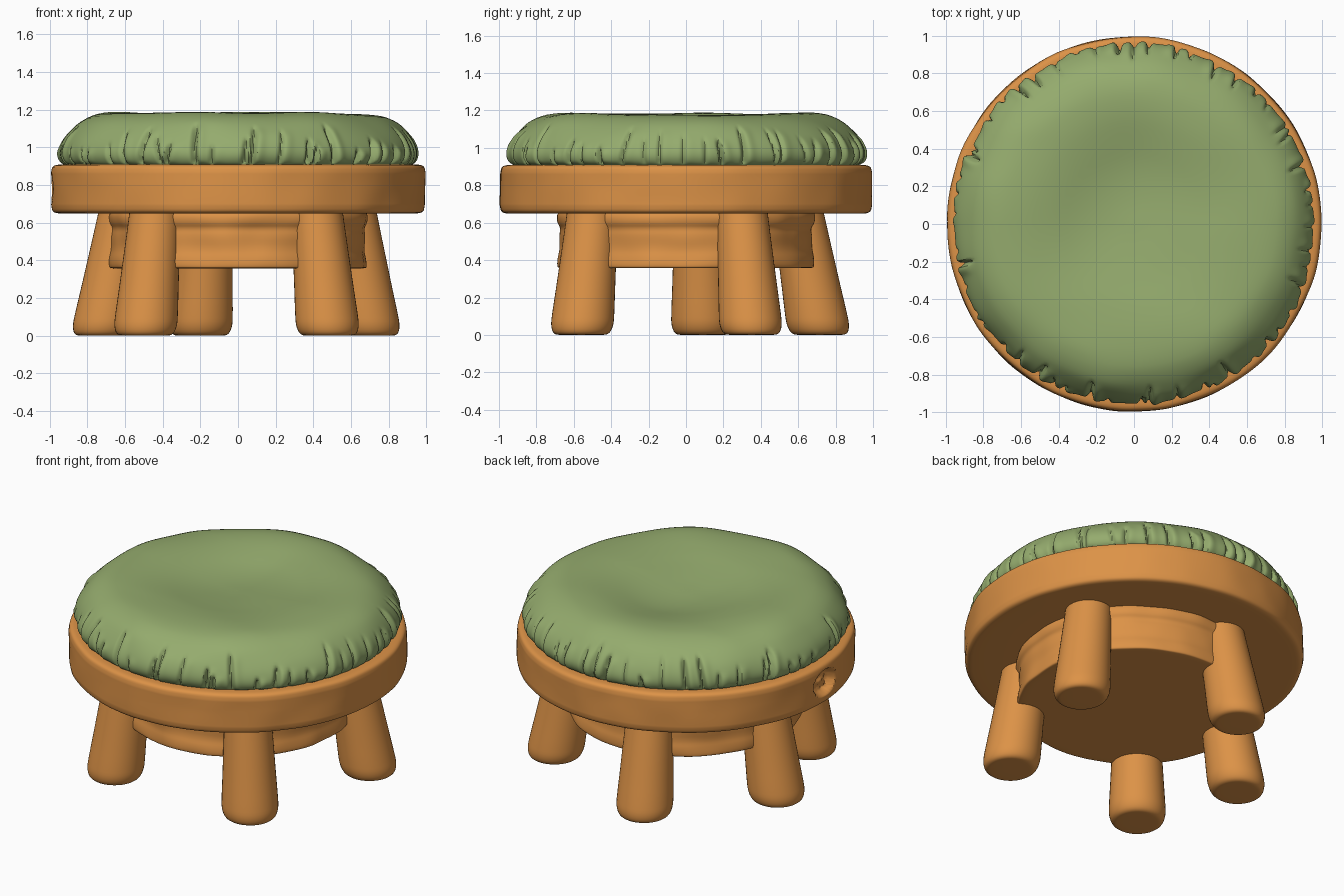
import bpy, bmesh, math, random
from mathutils import Vector, noise

if "Cube" in bpy.data.objects:
    bpy.data.objects.remove(bpy.data.objects["Cube"])

random.seed(7)


def material(name, rgb):
    m = bpy.data.materials.new(name)
    m.diffuse_color = (*rgb, 1)
    m.use_nodes = True
    m.node_tree.nodes["Principled BSDF"].inputs["Base Color"].default_value = m.diffuse_color
    return m


wood = material("orange wood", (0.72, 0.29, 0.063))
fabric = material("sage green fabric", (0.30, 0.41, 0.155))


def soften(pts, times):
    """Corner-cutting that keeps both ends of a profile."""
    for _ in range(times):
        out = [pts[0]]
        for a, b in zip(pts, pts[1:]):
            out.append(tuple(p * 0.75 + q * 0.25 for p, q in zip(a, b)))
            out.append(tuple(p * 0.25 + q * 0.75 for p, q in zip(a, b)))
        pts = out + [pts[-1]]
    return pts


def revolve(name, profile, segs, mat, shape=lambda a, r, z: (r, z), axis=lambda z: (0, 0)):
    """Revolve a profile (top to bottom); shape() dents it, axis() leans it."""
    bm = bmesh.new()
    rings = []
    for r, z in profile:
        if r < 1e-5:
            _, z2 = shape(0, 0, z)
            cx, cy = axis(z)
            rings.append([bm.verts.new((cx, cy, z2))] * segs)
            continue
        ring = []
        for i in range(segs):
            a = 2 * math.pi * i / segs
            r2, z2 = shape(a, r, z)
            cx, cy = axis(z)
            ring.append(bm.verts.new((cx + r2 * math.cos(a), cy + r2 * math.sin(a), z2)))
        rings.append(ring)
    for top, low in zip(rings, rings[1:]):
        for i in range(segs):
            j = (i + 1) % segs
            vs = list(dict.fromkeys((top[i], low[i], low[j], top[j])))
            if len(vs) > 2:
                bm.faces.new(vs)
    bmesh.ops.recalc_face_normals(bm, faces=bm.faces)
    me = bpy.data.meshes.new(name)
    bm.to_mesh(me)
    bm.free()
    me.materials.append(mat)
    ob = bpy.data.objects.new(name, me)
    bpy.context.collection.objects.link(ob)
    bpy.ops.object.select_all(action='DESELECT')
    ob.select_set(True)
    bpy.context.view_layer.objects.active = ob
    bpy.ops.object.shade_smooth_by_angle(angle=math.radians(40))
    return ob


def wobble(a, r, z, freq, amp):
    return amp * noise.noise(Vector((r * math.cos(a), r * math.sin(a), z)) * freq)


def ease(x):
    x = max(0.0, min(1.0, x))
    return x * x * (3 - 2 * x)


def angle_gap(a, b):
    return (a - b + math.pi) % (2 * math.pi) - math.pi


# Seat: thick round board with a carved knot hole on its left side
def seat_shape(a, r, z):
    if r > 0.8:
        r += wobble(a, r, z, 5, 0.006)
        d = math.hypot(angle_gap(a, math.radians(181)) / 0.115, (z - 0.785) / 0.085)
        r -= 0.05 * ease((1.05 - d) / 0.35) * (1 + 0.3 * noise.noise(Vector((a * 30, z * 30, 0))))
    return r, z


side = [(0.994, 0.87 - 0.018 * i) for i in range(11)]
seat = [(0, 0.91), (0.6, 0.91), (0.93, 0.91), (0.985, 0.905)] + side + [(0.985, 0.652), (0.93, 0.648), (0.6, 0.648), (0, 0.648)]
revolve("seat", soften(seat, 2), 300, wood, seat_shape)


# Under-seat drum with a faint groove
def drum_shape(a, r, z):
    return (r + wobble(a, r, z, 6, 0.012) if r > 0.5 else r), z


drum = [(0, 0.67), (0.67, 0.67), (0.69, 0.64), (0.688, 0.60), (0.67, 0.57), (0.676, 0.53), (0.672, 0.46),
        (0.685, 0.41), (0.687, 0.365), (0.675, 0.357), (0.6, 0.357), (0, 0.357)]
revolve("under_seat_drum", soften(drum, 2), 128, wood, drum_shape)

# Five splayed legs: foot centre, then centre where the leg meets the seat
legs = {
    "front_left_leg": ((-0.495, -0.56), (-0.44, -0.50)),
    "front_right_leg": ((0.48, -0.56), (0.42, -0.50)),
    "right_leg": ((0.70, 0.35), (0.60, 0.30)),
    "back_leg": ((-0.20, 0.715), (-0.165, 0.60)),
    "left_leg": ((-0.72, 0.09), (-0.605, 0.075)),
}
leg = [(0, 0.68), (0.135, 0.68), (0.137, 0.66), (0.142, 0.55), (0.15, 0.40), (0.158, 0.25), (0.166, 0.12),
       (0.168, 0.05), (0.148, 0.002), (0.10, 0), (0, 0)]
for name, (foot, top) in legs.items():
    def lean(z, f=foot, t=top):
        k = z / 0.65
        return f[0] + (t[0] - f[0]) * k, f[1] + (t[1] - f[1]) * k
    revolve(name, soften(leg, 2), 40, wood, axis=lean)

# Cushion: puffy pad with a sat-in hollow and gathered creases round the edge
creases = []
for i in range(52):
    creases.append((2 * math.pi * (i + random.uniform(-0.4, 0.4)) / 52, random.uniform(0.010, 0.016),
                    random.uniform(1.0, 1.13), random.uniform(0.012, 0.04), random.uniform(-0.25, 0.25)))


def cushion_shape(a, r, z):
    x, y = r * math.cos(a), r * math.sin(a)
    if z > 1.05:
        z -= 0.035 * math.exp(-((x + 0.02) ** 2 + (y - 0.15) ** 2) / 0.12)
        z += wobble(a, r, 0, 2.2, 0.014) * ease((z - 1.05) / 0.08)
    if r > 0.72:
        fade_low = ease((z - 0.90) / 0.03)
        r += wobble(a, r, z, 4, 0.012) * fade_low
        for ca, w, top, depth, slant in creases:
            gap = angle_gap(a, ca + slant * (z - 0.95))
            if abs(gap) < 0.12:
                fade = fade_low * ease((top - z) / 0.05)
                r -= depth * math.exp(-(gap / w) ** 2) * fade
                # small raised fold beside each crease
                r += 0.3 * depth * math.exp(-((gap - 0.035) / 0.03) ** 2) * fade
    return r, z


cushion = [(0, 1.15), (0.12, 1.15), (0.3, 1.158), (0.45, 1.175), (0.6, 1.186), (0.74, 1.18), (0.84, 1.14), (0.905, 1.08),
           (0.945, 1.02), (0.96, 0.965), (0.945, 0.92), (0.91, 0.9), (0.85, 0.895), (0, 0.895)]
revolve("cushion", soften(cushion, 2), 640, fabric, cushion_shape)
